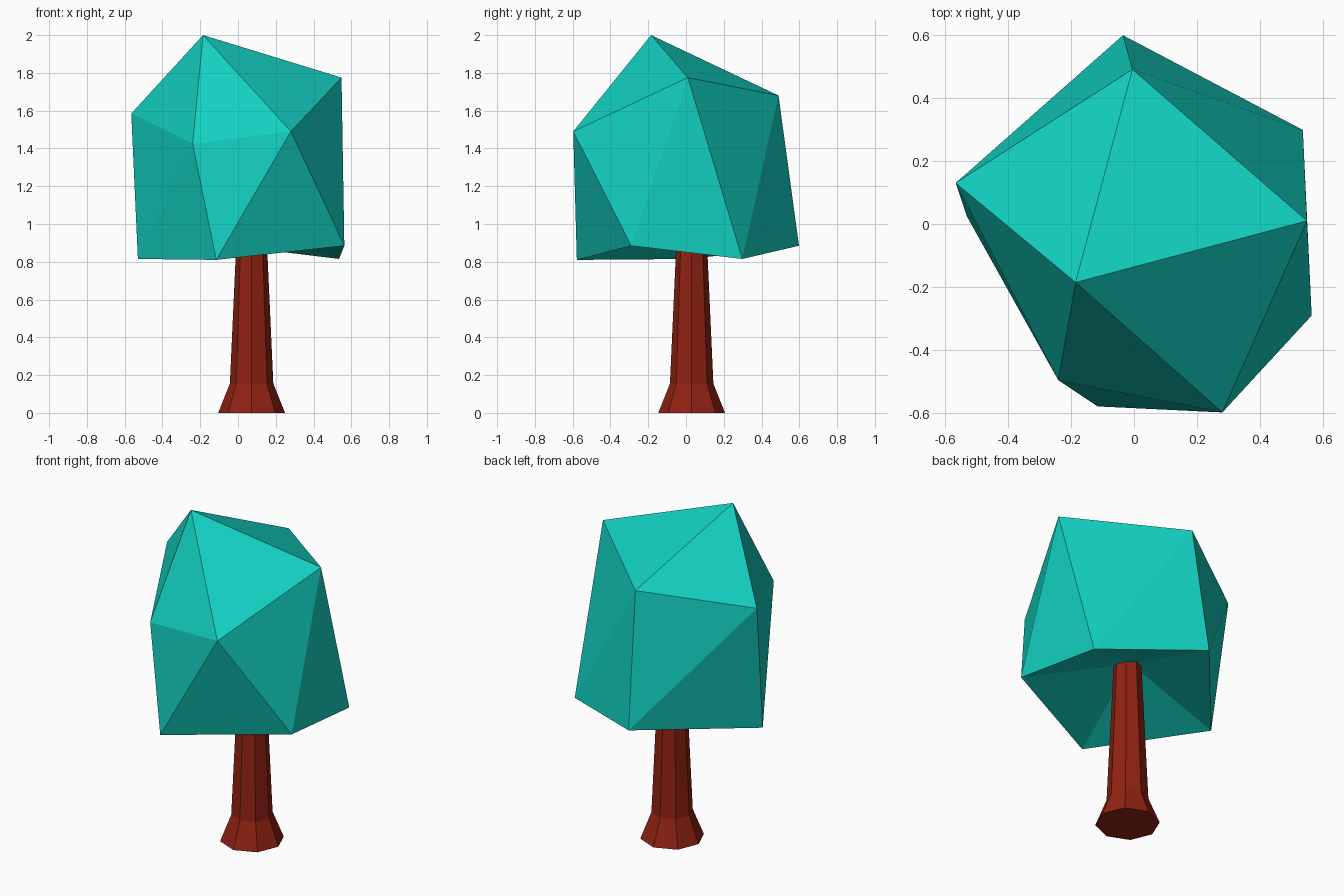
import bpy, bmesh
from math import cos, sin, pi

if "Cube" in bpy.data.objects:
    bpy.data.objects.remove(bpy.data.objects["Cube"])


def material(name, rgb):
    m = bpy.data.materials.new(name)
    m.diffuse_color = (*rgb, 1)
    m.use_nodes = True
    m.node_tree.nodes["Principled BSDF"].inputs["Base Color"].default_value = m.diffuse_color
    return m


def make_object(name, bm, mat):
    bmesh.ops.recalc_face_normals(bm, faces=bm.faces[:])
    me = bpy.data.meshes.new(name)
    bm.to_mesh(me)
    bm.free()
    me.materials.append(mat)
    ob = bpy.data.objects.new(name, me)
    bpy.context.collection.objects.link(ob)
    return ob


# Trunk: eight-sided flared profile (radius, height)
SIDES, CX, CY = 8, 0.072, 0.03
bm = bmesh.new()
rings = []
for r, z in [(0.177, 0), (0.115, 0.155), (0.077, 0.99)]:
    rings.append([bm.verts.new((CX + r * cos(2 * pi * i / SIDES),
                                CY + r * sin(2 * pi * i / SIDES), z))
                  for i in range(SIDES)])
for a, b in zip(rings, rings[1:]):
    for i in range(SIDES):
        j = (i + 1) % SIDES
        bm.faces.new((a[i], a[j], b[j], b[i]))
bm.faces.new(rings[0][::-1])
bm.faces.new(rings[-1])
make_object("trunk", bm, material("bark", (0.28, 0.016, 0.006)))

# Canopy: irregular icosahedron, two staggered rings of five plus two tips
upper = [(0.548, 0.01, 1.775), (-0.005, 0.49, 1.68), (-0.565, 0.13, 1.585),
         (-0.24, -0.495, 1.425), (0.28, -0.597, 1.49)]
lower = [(0.535, 0.298, 0.815), (-0.035, 0.598, 0.885), (-0.53, 0.025, 0.815),
         (-0.115, -0.578, 0.81), (0.563, -0.29, 0.885)]
bm = bmesh.new()
u = [bm.verts.new(p) for p in upper]
l = [bm.verts.new(p) for p in lower]
top = bm.verts.new((-0.185, -0.185, 2.0))
hollow = bm.verts.new((0.06, 0.045, 1.01))  # underside dips up around the trunk
for i in range(5):
    j = (i + 1) % 5
    bm.faces.new((top, u[i], u[j]))
    bm.faces.new((u[i], l[i], u[j]))
    bm.faces.new((l[i], l[j], u[j]))
    bm.faces.new((hollow, l[j], l[i]))
make_object("canopy", bm, material("foliage", (0.006, 0.62, 0.52)))
